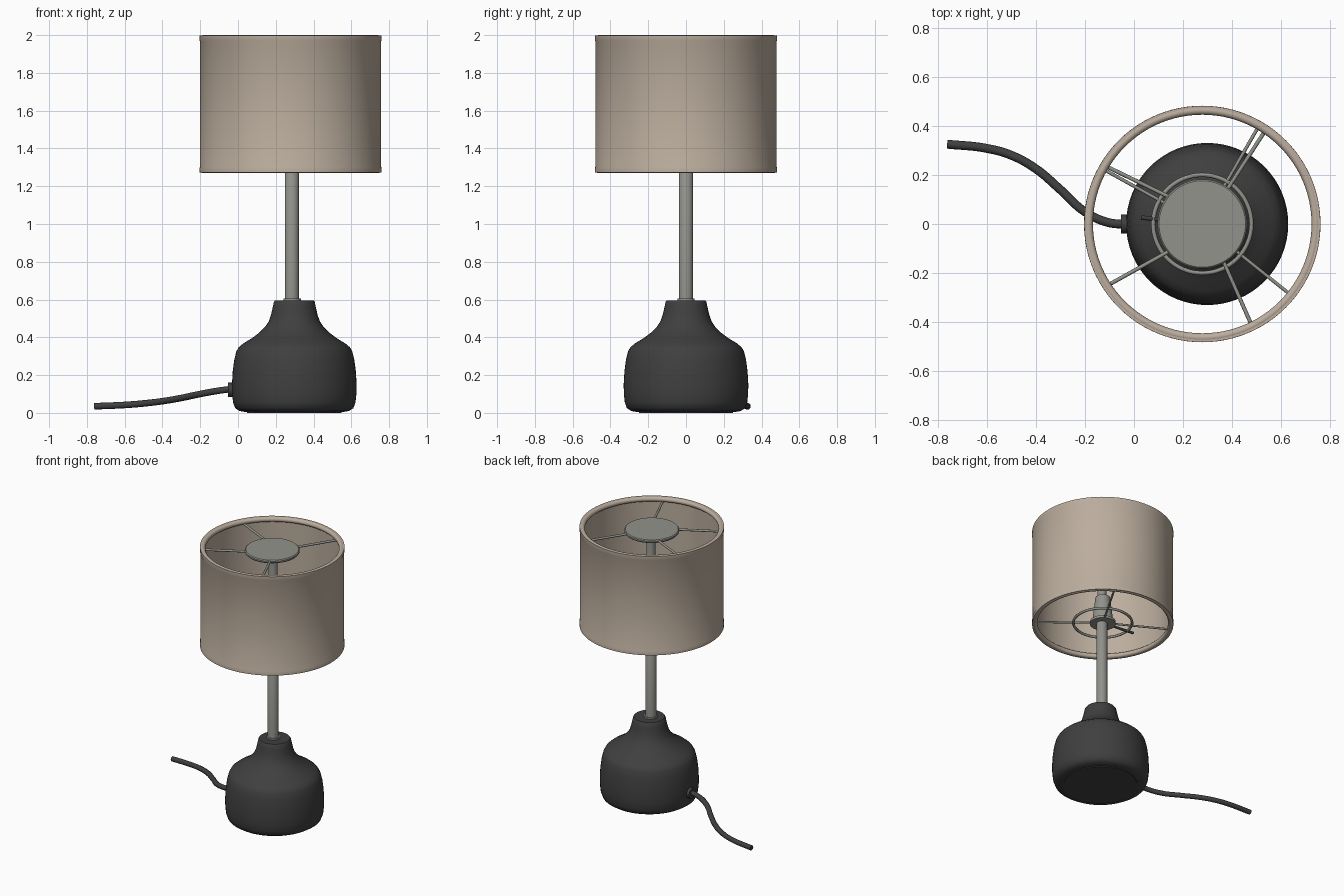
import bpy, bmesh, math
from mathutils import Vector

if "Cube" in bpy.data.objects:
    bpy.data.objects.remove(bpy.data.objects["Cube"])

CX = 0.278  # axis of the shade


def material(name, rgb):
    m = bpy.data.materials.new(name)
    m.diffuse_color = (*rgb, 1)
    m.use_nodes = True
    m.node_tree.nodes["Principled BSDF"].inputs["Base Color"].default_value = m.diffuse_color
    return m


BEIGE = material("beige_fabric", (0.50, 0.42, 0.34))
METAL = material("grey_metal", (0.29, 0.29, 0.265))
BLACK = material("matte_charcoal", (0.05, 0.05, 0.05))


def finish(obj, mat, angle=35):
    obj.data.materials.clear()
    obj.data.materials.append(mat)
    bpy.ops.object.select_all(action='DESELECT')
    obj.select_set(True)
    bpy.context.view_layer.objects.active = obj
    bpy.ops.object.shade_smooth_by_angle(angle=math.radians(angle))
    return obj


def lathe(name, profile, mat, x=CX, segments=64, closed=False, angle=35):
    """Revolve (radius, z) points; closed joins the last point to the first."""
    bm = bmesh.new()
    verts = [bm.verts.new((r, 0, z)) for r, z in profile]
    pairs = list(zip(verts, verts[1:])) + ([(verts[-1], verts[0])] if closed else [])
    edges = [bm.edges.new(p) for p in pairs]
    bmesh.ops.spin(bm, geom=verts + edges, cent=(0, 0, 0), axis=(0, 0, 1),
                   angle=2 * math.pi, steps=segments)
    bmesh.ops.remove_doubles(bm, verts=bm.verts, dist=1e-5)
    bmesh.ops.recalc_face_normals(bm, faces=bm.faces)
    mesh = bpy.data.meshes.new(name)
    bm.to_mesh(mesh)
    bm.free()
    obj = bpy.data.objects.new(name, mesh)
    obj.location.x = x
    bpy.context.collection.objects.link(obj)
    return finish(obj, mat, angle)


def rod(name, a, b, radius, mat, sides=12):
    a, b = Vector(a), Vector(b)
    bpy.ops.mesh.primitive_cylinder_add(vertices=sides, radius=radius,
                                        depth=(b - a).length, location=(a + b) / 2)
    obj = bpy.context.object
    obj.name = name
    obj.rotation_euler = (b - a).to_track_quat('Z', 'Y').to_euler()
    return finish(obj, mat)


def polar(r, degrees, z):
    t = math.radians(degrees)
    return (CX + r * math.cos(t), r * math.sin(t), z)


# Base: rounded body, sloping shoulder and short neck
lathe("base", [(0, 0.005), (0.26, 0.005), (0.29, 0.010), (0.313, 0.025), (0.324, 0.055),
               (0.329, 0.10), (0.330, 0.15), (0.326, 0.22), (0.318, 0.28), (0.307, 0.325),
               (0.295, 0.347), (0.27, 0.368), (0.225, 0.395), (0.185, 0.425), (0.155, 0.455),
               (0.135, 0.485), (0.123, 0.52), (0.114, 0.56), (0.108, 0.588),
               (0.102, 0.596), (0, 0.596)], BLACK, x=0.298, angle=45)
lathe("base_foot_pad", [(0, 0), (0.25, 0), (0.25, 0.006), (0, 0.006)], BLACK, x=0.298)

# Pole, collar, bulb socket and top disc
lathe("pole", [(0, 0.58), (0.037, 0.58), (0.037, 1.30), (0.03, 1.31), (0.03, 1.965),
               (0, 1.965)], METAL, x=0.285, segments=32)
lathe("pole_collar", [(0, 0.59), (0.046, 0.59), (0.046, 0.606), (0, 0.606)],
      METAL, x=0.287, segments=32)
lathe("socket", [(0, 1.29), (0.072, 1.29), (0.05, 1.48), (0, 1.48)], METAL, segments=32)
lathe("top_disc", [(0, 1.955), (0.176, 1.955), (0.182, 1.962), (0.182, 1.972),
                   (0.176, 1.978), (0, 1.978)], METAL)

# Shade: thin open drum with a rolled hem inside each rim
lathe("shade", [(0.470, 1.272), (0.481, 1.272), (0.4815, 1.298), (0.479, 1.304),
                (0.479, 1.966), (0.4815, 1.972), (0.481, 1.998), (0.470, 1.998)],
      BEIGE, segments=96, closed=True, angle=40)
for name, z in (("lower_hem", 1.287), ("upper_hem", 1.982)):
    ring = [(0.463 + 0.018 * math.cos(k * math.pi / 6),
             z + 0.018 * math.sin(k * math.pi / 6)) for k in range(12)]
    lathe(name, ring, BEIGE, segments=96, closed=True, angle=60)

# Upper spokes run from the disc to the rim: (disc angle, rim angle)
for i, (inner, outer) in enumerate([(54, 56), (140, 149), (220, 213), (-60, -64)]):
    rod(f"upper_spoke_{i + 1}", polar(0.165, inner, 1.966), polar(0.455, outer, 1.966),
        0.008, METAL)

# Lower fitting: small disc, wire ring and spokes
lathe("lower_disc", [(0, 1.275), (0.088, 1.275), (0.088, 1.293), (0, 1.293)],
      METAL, segments=48)
wire = [(0.2 + 0.009 * math.cos(k * math.pi / 4),
         1.284 + 0.009 * math.sin(k * math.pi / 4)) for k in range(8)]
lathe("lower_ring", wire, METAL, closed=True, angle=60)
for i, a in enumerate([60, 151, -38.7]):
    rod(f"lower_spoke_{i + 1}", polar(0.07, a, 1.284), polar(0.455, a, 1.284), 0.007, METAL)
rod("switch_knob", polar(0.07, 174, 1.284), polar(0.25, 174, 1.284), 0.009, BLACK)

# Cord with its grommet
rod("cord_grommet", (-0.052, 0, 0.122), (-0.01, 0, 0.122), 0.038, BLACK, 24)
curve = bpy.data.curves.new("cord", 'CURVE')
curve.dimensions = '3D'
curve.bevel_depth = 0.018
curve.bevel_resolution = 3
curve.use_fill_caps = True
path = [(-0.02, 0, 0.128), (-0.10, 0.005, 0.118), (-0.20, 0.05, 0.100), (-0.30, 0.14, 0.079),
        (-0.40, 0.225, 0.062), (-0.50, 0.28, 0.050), (-0.60, 0.308, 0.042), (-0.76, 0.325, 0.035)]
spline = curve.splines.new('BEZIER')
spline.bezier_points.add(len(path) - 1)
for p, co in zip(spline.bezier_points, path):
    p.co = co
    p.handle_left_type = p.handle_right_type = 'AUTO'
cord = bpy.data.objects.new("cord", curve)
bpy.context.collection.objects.link(cord)
bpy.ops.object.select_all(action='DESELECT')
cord.select_set(True)
bpy.context.view_layer.objects.active = cord
bpy.ops.object.convert(target='MESH')
finish(bpy.context.object, BLACK, 50)
